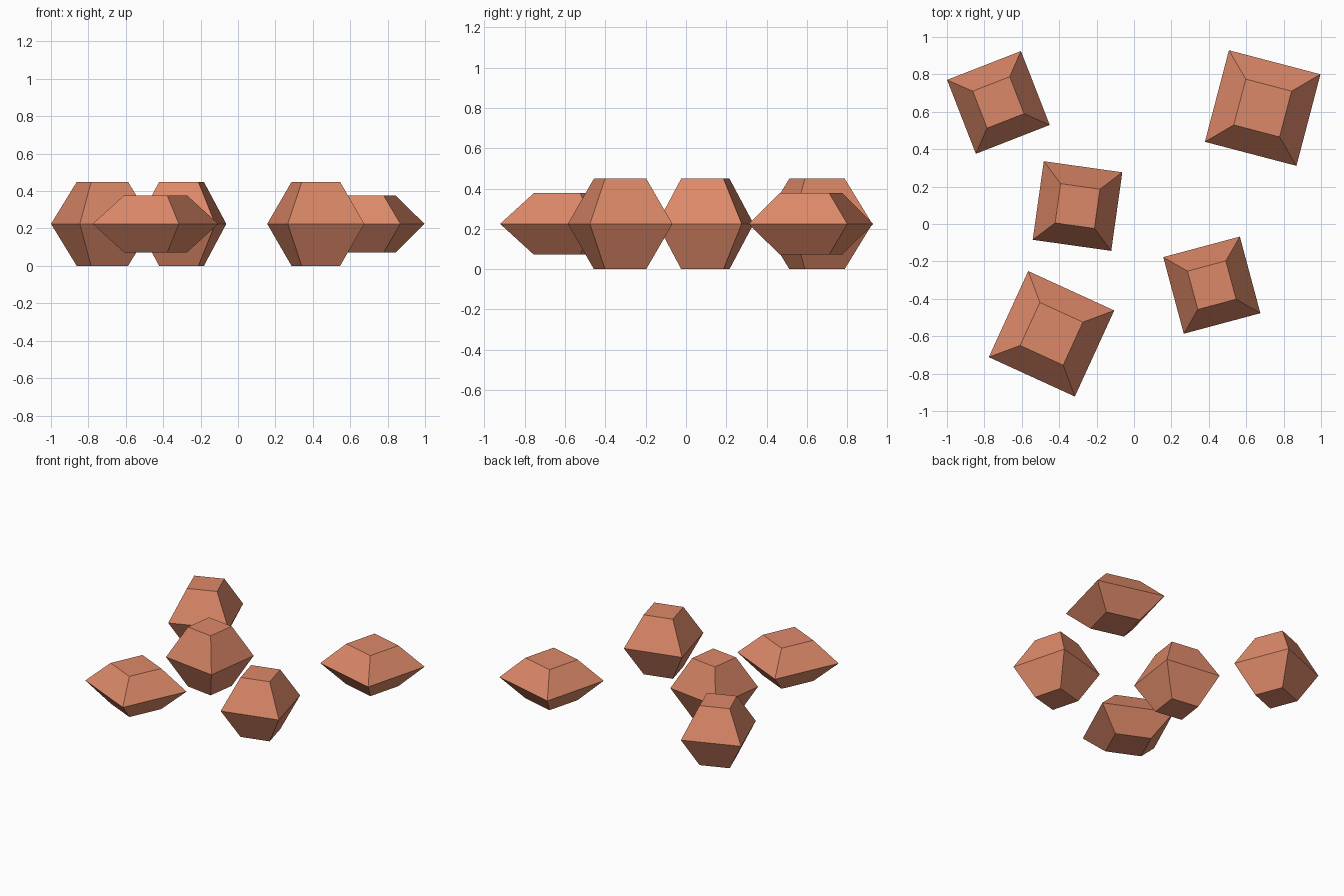
import bpy, bmesh
from math import radians, cos, sin

if "Cube" in bpy.data.objects:
    bpy.data.objects.remove(bpy.data.objects["Cube"])

mat = bpy.data.materials.new("terracotta")
mat.diffuse_color = (0.72, 0.25, 0.14, 1)
mat.use_nodes = True
mat.node_tree.nodes["Principled BSDF"].inputs["Base Color"].default_value = mat.diffuse_color
MID = 0.2246


def gem(name, x, y, side, half_height, angle):
    """Square double frustum: wide waist, half-width flat top and bottom."""
    bm = bmesh.new()
    a = radians(angle)
    rings = []
    for z, s in ((-half_height, 0.5), (0, 1), (half_height, 0.5)):
        h = side * s / 2
        rings.append([bm.verts.new((px * h * cos(a) - py * h * sin(a),
                                    px * h * sin(a) + py * h * cos(a), z))
                      for px, py in ((-1, -1), (1, -1), (1, 1), (-1, 1))])
    bm.faces.new(rings[0][::-1])
    bm.faces.new(rings[2])
    for lo, hi in zip(rings, rings[1:]):
        for i in range(4):
            j = (i + 1) % 4
            bm.faces.new((lo[i], lo[j], hi[j], hi[i]))
    me = bpy.data.meshes.new(name)
    bm.to_mesh(me)
    bm.free()
    me.materials.append(mat)
    ob = bpy.data.objects.new(name, me)
    ob.location = (x, y, MID)
    bpy.context.collection.objects.link(ob)


# Three tall chunks
gem("tall_chunk_back_left", -0.725, 0.65, 0.424, 0.2246, 21.3)
gem("tall_chunk_middle", -0.302, 0.096, 0.424, 0.2246, -8)
gem("tall_chunk_right", 0.416, -0.327, 0.424, 0.2246, 15)

# Two wide, flat chunks
gem("flat_chunk_back_right", 0.688, 0.62, 0.506, 0.153, -14.7)
gem("flat_chunk_front_left", -0.441, -0.587, 0.506, 0.153, -24.6)
